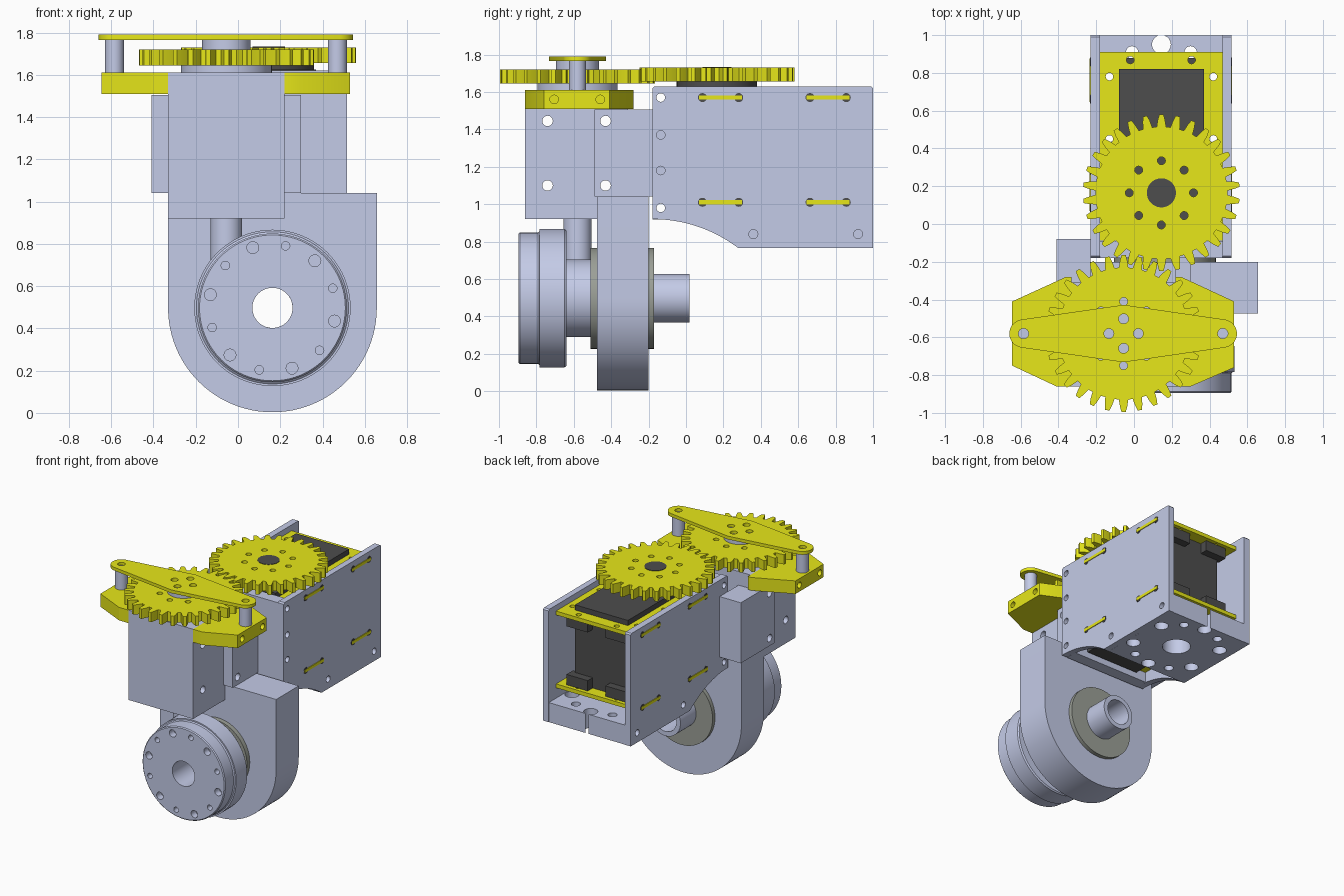
import bpy, bmesh, math
from mathutils import Vector

cube = bpy.data.objects.get("Cube")
if cube:
    bpy.data.objects.remove(cube, do_unlink=True)


def material(name, rgb):
    m = bpy.data.materials.new(name)
    m.diffuse_color = (*rgb, 1)
    m.use_nodes = True
    b = m.node_tree.nodes["Principled BSDF"]
    b.inputs["Base Color"].default_value = (*rgb, 1)
    b.inputs["Roughness"].default_value = 0.6
    return m


METAL = material("pale_blue_grey", (0.59, 0.638, 0.855))
YELLOW = material("yellow", (0.80, 0.80, 0.01))
DARK = material("charcoal", (0.075, 0.075, 0.075))
SEAL = material("olive_grey", (0.33, 0.35, 0.31))
parts = []


def place(axis, a, b, t):
    return {"x": (t, a, b), "y": (a, t, b), "z": (a, b, t)}[axis]


def finish(name, bm, mat):
    bmesh.ops.recalc_face_normals(bm, faces=bm.faces)
    me = bpy.data.meshes.new(name)
    bm.to_mesh(me)
    bm.free()
    ob = bpy.data.objects.new(name, me)
    bpy.context.collection.objects.link(ob)
    if mat:
        me.materials.append(mat)
        parts.append(ob)
    return ob


def add_prism(bm, pts, axis, lo, hi):
    n = len(pts)
    v0 = [bm.verts.new(place(axis, a, b, lo)) for a, b in pts]
    v1 = [bm.verts.new(place(axis, a, b, hi)) for a, b in pts]
    bm.faces.new(v0[::-1])
    bm.faces.new(v1)
    for i in range(n):
        j = (i + 1) % n
        bm.faces.new((v0[i], v0[j], v1[j], v1[i]))


def prism(name, pts, axis, lo, hi, mat):
    bm = bmesh.new()
    add_prism(bm, pts, axis, lo, hi)
    return finish(name, bm, mat)


def box(name, x, y, z, mat):
    return prism(name, [(x[0], y[0]), (x[1], y[0]), (x[1], y[1]), (x[0], y[1])],
                 "z", z[0], z[1], mat)


def arc(ca, cb, r, a0, a1, n):
    return [(ca + r * math.cos(math.radians(a0 + (a1 - a0) * i / n)),
             cb + r * math.sin(math.radians(a0 + (a1 - a0) * i / n))) for i in range(n + 1)]


def circle(ca, cb, r, n=48):
    return arc(ca, cb, r, 0, 360, n)[:-1]


def lathe(name, profile, axis, ca, cb, mat, n=64):
    """Spin a closed (radius, position) outline around an axis."""
    bm = bmesh.new()
    rings = [[bm.verts.new(place(axis, a, b, t)) for a, b in circle(ca, cb, r, n)]
             for r, t in profile]
    for k in range(len(rings)):
        p, q = rings[k], rings[(k + 1) % len(rings)]
        for i in range(n):
            j = (i + 1) % n
            bm.faces.new((p[i], p[j], q[j], q[i]))
    return finish(name, bm, mat)


def drill(ob, holes):
    """Cut round holes given as (axis, a, b, radius, lo, hi)."""
    bm = bmesh.new()
    for axis, a, b, r, lo, hi in holes:
        add_prism(bm, circle(a, b, r, 20 if r < 0.06 else 64), axis, lo, hi)
    cutter = finish("hole_cutter", bm, None)
    cutter.hide_render = True
    mod = ob.modifiers.new("holes", "BOOLEAN")
    mod.object = cutter
    mod.operation = "DIFFERENCE"
    mod.solver = "EXACT"
    mod.use_self = True
    bpy.context.view_layer.objects.active = ob
    bpy.ops.object.modifier_apply(modifier=mod.name)
    bpy.data.objects.remove(cutter, do_unlink=True)


def ring(ca, cb, r, n, start=0):
    return [p for p in circle(0, 0, 1, n) and
            [(ca + r * math.cos(math.radians(start + 360 * i / n)),
              cb + r * math.sin(math.radians(start + 360 * i / n))) for i in range(n)]]


# Round-bottomed housing with a through bore
CX, CZ, BORE = 0.163, 0.497, 0.095
housing = prism("housing", [(0.657, 1.04), (-0.331, 1.04)] + arc(CX, CZ, 0.494, 180, 360, 48),
                "y", -0.475, -0.2, METAL)
drill(housing, [("y", CX, CZ, BORE, -0.6, 0)])
lathe("seal_disc", [(BORE, -0.51), (0.27, -0.51), (0.27, -0.17), (BORE, -0.17)],
      "y", CX, CZ, SEAL)
lathe("outlet_tube", [(BORE, -0.18), (0.13, -0.18), (0.13, 0.02), (BORE, 0.02)],
      "y", CX, CZ, METAL)
lathe("neck", [(BORE, -0.65), (0.207, -0.65), (0.207, -0.5), (BORE, -0.5)], "y", CX, CZ, METAL)
drum = lathe("drum", [(BORE, -0.895), (0.345, -0.895), (0.352, -0.888), (0.352, -0.79),
                      (0.36, -0.783), (0.37, -0.783), (0.37, -0.65), (0.362, -0.64),
                      (BORE, -0.64)], "y", CX, CZ, METAL, 80)
drill(drum, [("y", a, b, 0.02 if i % 2 == 0 else 0.028, -0.95, -0.84)
             for i, (a, b) in enumerate(ring(CX, CZ, 0.3, 12, 18))])

# Upright shaft, bearing and upper hub
SX, SY = -0.055, -0.58
prism("lower_shaft", circle(SX, SY, 0.075), "z", 0.6, 0.93, METAL)
prism("bearing_cap", circle(SX, SY, 0.215), "z", 1.6, 1.646, METAL)
prism("upper_hub", circle(SX, SY, 0.115), "z", 1.7, 1.768, METAL)

# Front block and the two joining brackets
side_holes = [("x", y, z, 0.028, -0.6, 0.6) for y in (-0.74, -0.43) for z in (1.1, 1.445)]
for ob in (box("front_block", (-0.331, 0.22), (-0.86, -0.31), (0.92, 1.61), METAL),
           box("left_bracket", (0.219, 0.298), (-0.49, -0.18), (1.04, 1.505), METAL),
           box("right_bracket", (-0.41, -0.23), (-0.49, -0.08), (1.04, 1.505), METAL)):
    drill(ob, side_holes)

# Yellow clamps on both sides of the block
clamps = {"left_clamp": [(0.219, -0.86), (0.3, -0.86), (0.53, -0.76), (0.53, -0.41),
                         (0.25, -0.28), (0.219, -0.28)],
          "right_clamp": [(-0.33, -0.86), (-0.41, -0.86), (-0.645, -0.75), (-0.645, -0.41),
                          (-0.36, -0.28), (-0.33, -0.28)]}
for name, pts in clamps.items():
    ob = prism(name, pts, "z", 1.51, 1.61, YELLOW)
    out = 0.5 if name[0] == "l" else -0.615
    drill(ob, [("x", y, 1.56, 0.023, out - 0.08, out + 0.08) for y in (-0.705, -0.458)])

# Tapered top arm on two posts
PL, PR = 0.47, -0.585
for name, x in (("left_post", PL), ("right_post", PR)):
    prism(name, circle(x, SY, 0.045, 32), "z", 1.6, 1.768, METAL)
arm = prism("top_arm", arc(PL, SY, 0.075, -80, 80, 16) + [(SX, SY + 0.152)]
            + arc(PR, SY, 0.075, 100, 260, 16) + [(SX, SY - 0.152)], "z", 1.765, 1.79, YELLOW)
drill(arm, [("z", x, SY, 0.027, 1.7, 1.85) for x in (PL, PR)]
      + [("z", a, b, 0.026, 1.7, 1.85) for a, b in ring(SX, SY, 0.078, 4)])


# Meshing spur gears
def gear(name, cx, cy, lo, hi, phase, teeth=30):
    pts = []
    for k in range(teeth):
        for frac, r in ((-0.34, 0.35), (-0.24, 0.386), (-0.13, 0.415),
                        (0.13, 0.415), (0.24, 0.386), (0.34, 0.35)):
            t = math.radians(phase) + (k + frac) * math.tau / teeth
            pts.append((cx + r * math.cos(t), cy + r * math.sin(t)))
    ob = prism(name, pts, "z", lo, hi, YELLOW)
    drill(ob, [("z", a, b, 0.021, lo - 0.1, hi + 0.1) for a, b in ring(cx, cy, 0.17, 8)])


GX, GY = 0.145, 0.165
gear("front_gear", SX, SY, 1.645, 1.72, 270)
gear("drive_gear", GX, GY, 1.655, 1.73, 90)
prism("servo_horn", circle(GX, GY, 0.215), "z", 1.61, 1.656, DARK)
prism("drive_shaft", circle(GX, GY, 0.077), "z", 1.65, 1.733, DARK)

# Servo cradle: two side plates with a curved notch, end wall and floor
outline = ([(1.0, 0.765), (1.0, 1.62), (0.99, 1.63), (-0.17, 1.63), (-0.18, 1.62)]
           + arc(-0.18, 0.16, 0.76, 90, 52.8, 16))
cross_holes = ([("x", -0.135, z, 0.023, -0.6, 0.8) for z in (0.98, 1.18, 1.37, 1.57)]
               + [("x", y, 0.84, 0.024, -0.6, 0.8) for y in (0.36, 0.92)])
for name, lo, hi in (("left_plate", 0.468, 0.515), ("right_plate", -0.23, -0.18)):
    drill(prism(name, outline, "x", lo, hi, METAL), cross_holes)
drill(box("end_wall", (-0.181, 0.469), (-0.18, -0.09), (0.918, 1.62), METAL), cross_holes[:4])
floor = box("cradle_floor", (-0.181, 0.469), (0.28, 0.998), (0.765, 0.915), METAL)
drill(floor, [("z", GX, 0.64, 0.1, 0.6, 1.0)]
      + [("z", a, b, 0.05 if i % 2 == 0 else 0.033, 0.6, 1.0)
         for i, (a, b) in enumerate(ring(GX, 0.64, 0.31, 12, 90)) if abs(a - GX) < 0.3])

# Servo body, its mounting ears and the yellow mounting plates
box("servo_body", (-0.08, 0.37), (-0.07, 0.82), (0.95, 1.625), DARK)
for name, z in (("upper", 1.57), ("lower", 1.01)):
    plate = box(name + "_servo_plate", (-0.18, 0.468), (-0.088, 0.91),
                (z - 0.015, z + 0.015), YELLOW)
    drill(plate, [("z", x, y, 0.02, z - 0.1, z + 0.1) for x in (-0.13, 0.42) for y in (0.45, 0.78)]
          + [("z", x, 0.868, 0.02, z - 0.1, z + 0.1) for x in (-0.02, 0.305)])
    ear = z - 0.055 if name == "upper" else z + 0.055
    for side, x in (("left", 0.31), ("right", -0.02)):
        box(f"{name}_{side}_ear", (x - 0.09, x + 0.09), (0.8, 0.88), (ear - 0.04, ear + 0.04), DARK)
    # Plate tabs showing through the side plates, with dark slot ends
    for side, lo, hi in (("left", 0.513, 0.518), ("right", -0.233, -0.228)):
        for where, y0, y1 in (("front", 0.07, 0.3), ("rear", 0.645, 0.875)):
            prism(f"{name}_{side}_{where}_tab", [(y0, z - 0.011), (y1, z - 0.011),
                  (y1, z + 0.011), (y0, z + 0.011)], "x", lo - 0.002, hi + 0.002, YELLOW)
            for end, y in (("a", y0 + 0.018), ("b", y1 - 0.018)):
                prism(f"{name}_{side}_{where}_slot_{end}", circle(y, z, 0.024, 20),
                      "x", lo, hi, DARK)

# Smooth the round surfaces, keep the edges sharp
bpy.ops.object.select_all(action="DESELECT")
for ob in parts:
    ob.select_set(True)
bpy.context.view_layer.objects.active = parts[0]
bpy.ops.object.shade_smooth_by_angle(angle=math.radians(25))
bpy.ops.object.select_all(action="DESELECT")
